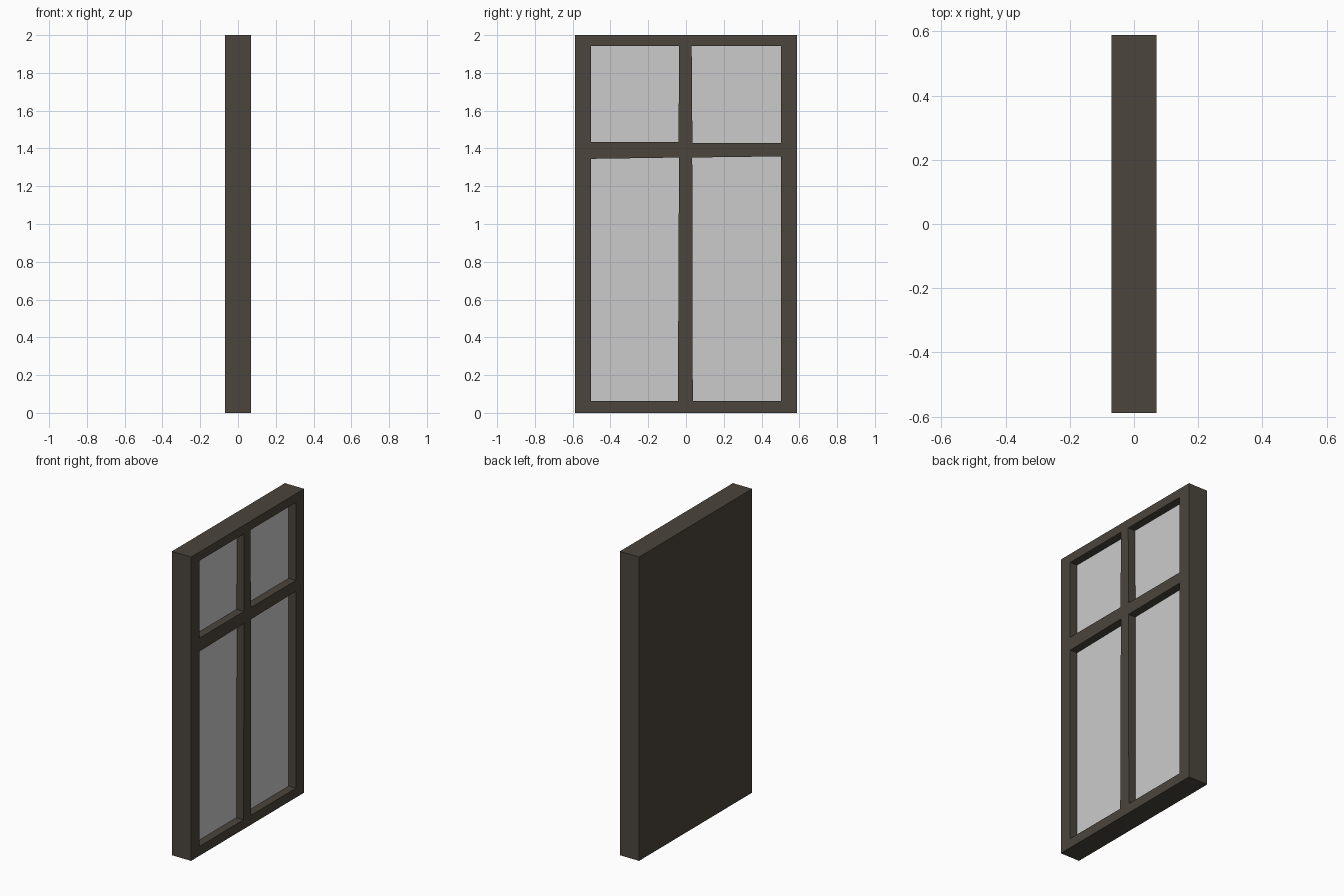
import bpy
import math

if "Cube" in bpy.data.objects:
    bpy.data.objects.remove(bpy.data.objects["Cube"])

HALF_X, HALF_Y, HEIGHT = 0.07, 0.588, 2.0
PANEL_X, PANE_X = 0.01, 0.018

wood = bpy.data.materials.new("dark_wood")
wood.diffuse_color = (0.07, 0.059, 0.046, 1)
wood.use_nodes = True
wood.node_tree.nodes["Principled BSDF"].inputs["Base Color"].default_value = wood.diffuse_color


def plate(name, loops, x0, x1, mat=None):
    """Extrude (y, z) outlines, inner loops becoming holes, from x0 to x1."""
    curve = bpy.data.curves.new(name, 'CURVE')
    curve.dimensions = '2D'
    curve.fill_mode = 'BOTH'
    curve.extrude = (x1 - x0) / 2
    for loop in loops:
        spline = curve.splines.new('POLY')
        spline.points.add(len(loop) - 1)
        for point, (y, z) in zip(spline.points, loop):
            point.co = (y, z, 0, 1)
        spline.use_cyclic_u = True
    obj = bpy.data.objects.new(name, curve)
    obj.location.x = (x0 + x1) / 2
    obj.rotation_euler = (math.pi / 2, 0, math.pi / 2)
    if mat:
        curve.materials.append(mat)
    bpy.context.collection.objects.link(obj)
    bpy.ops.object.select_all(action='DESELECT')
    bpy.context.view_layer.objects.active = obj
    obj.select_set(True)
    bpy.ops.object.convert(target='MESH')
    bpy.ops.object.shade_flat()


outer = [(-HALF_Y, 0), (HALF_Y, 0), (HALF_Y, HEIGHT), (-HALF_Y, HEIGHT)]

# Slightly uneven, hand-cut openings
openings = {
    "lower_left": [(-0.502, 0.062), (-0.043, 0.062), (-0.037, 1.352), (-0.502, 1.345)],
    "lower_right": [(0.036, 0.062), (0.502, 0.062), (0.502, 1.358), (0.033, 1.352)],
    "upper_left": [(-0.502, 1.433), (-0.040, 1.433), (-0.036, 1.942), (-0.502, 1.942)],
    "upper_right": [(0.034, 1.430), (0.502, 1.430), (0.502, 1.942), (0.030, 1.942)],
}

# Solid backing and the frame with its crossing bars
plate("back_panel", [outer], -HALF_X, PANEL_X, wood)
plate("window_frame", [outer] + list(openings.values()), PANEL_X, HALF_X, wood)

# Recessed glass panes
for name, loop in openings.items():
    plate(name + "_pane", [loop], PANEL_X, PANE_X)
